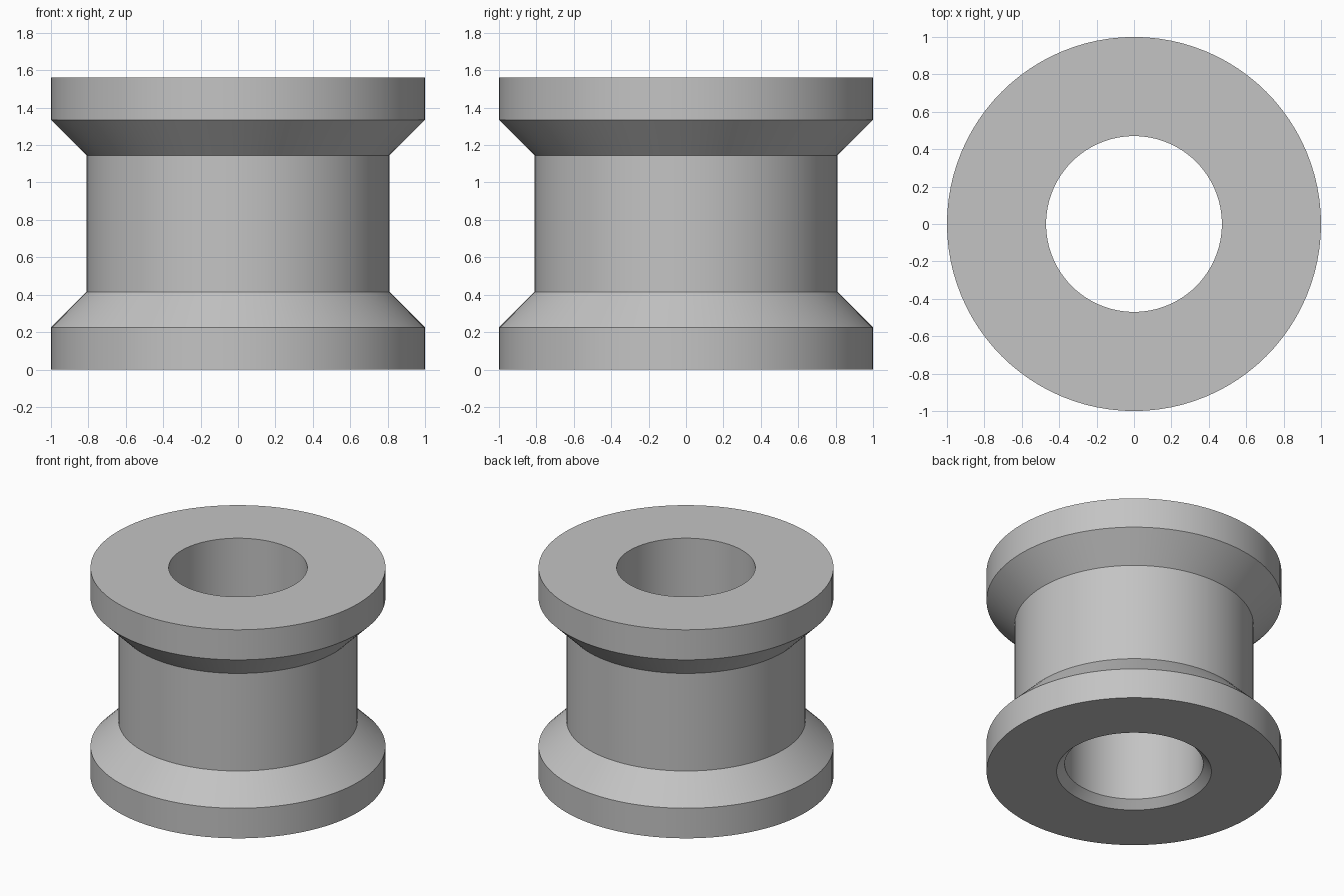
import bpy
import bmesh
from math import radians
from mathutils import Matrix, Vector

cube = bpy.data.objects.get("Cube")
if cube:
    bpy.data.objects.remove(cube, do_unlink=True)

# Single grey material
grey = bpy.data.materials.new("plain grey")
grey.use_nodes = True
color = (0.55, 0.55, 0.55, 1.0)
grey.diffuse_color = color
grey.node_tree.nodes["Principled BSDF"].inputs["Base Color"].default_value = color

# Main dimensions
HEIGHT, RIM, NECK, BORE = 1.56, 1.0, 0.81, 0.47
FLANGE, TAPER, CHAMFER = 0.225, 0.19, 0.055
SEGMENTS = 96

# Closed (radius, height) section: outer wall upward, then bore downward
profile = [
    (BORE + CHAMFER, 0),
    (RIM, 0),
    (RIM, FLANGE),
    (NECK, FLANGE + TAPER),
    (NECK, HEIGHT - FLANGE - TAPER),
    (RIM, HEIGHT - FLANGE),
    (RIM, HEIGHT),
    (BORE, HEIGHT),
    (BORE, CHAMFER),
]

# Revolve the section into the flanged bushing
bm = bmesh.new()
rings = []
for i in range(SEGMENTS):
    turn = Matrix.Rotation(radians(360 * i / SEGMENTS), 3, "Z")
    rings.append([bm.verts.new(turn @ Vector((r, 0, z))) for r, z in profile])
for i, ring in enumerate(rings):
    after = rings[(i + 1) % SEGMENTS]
    for j in range(len(profile)):
        k = (j + 1) % len(profile)
        bm.faces.new((ring[j], after[j], after[k], ring[k]))
bmesh.ops.recalc_face_normals(bm, faces=bm.faces)

mesh = bpy.data.meshes.new("flanged_bushing")
bm.to_mesh(mesh)
bm.free()
mesh.materials.append(grey)
bushing = bpy.data.objects.new("flanged_bushing", mesh)
bpy.context.collection.objects.link(bushing)

# Smooth round walls with crisp edges
bpy.ops.object.select_all(action="DESELECT")
bushing.select_set(True)
bpy.context.view_layer.objects.active = bushing
bpy.ops.object.shade_smooth_by_angle(angle=radians(30))
